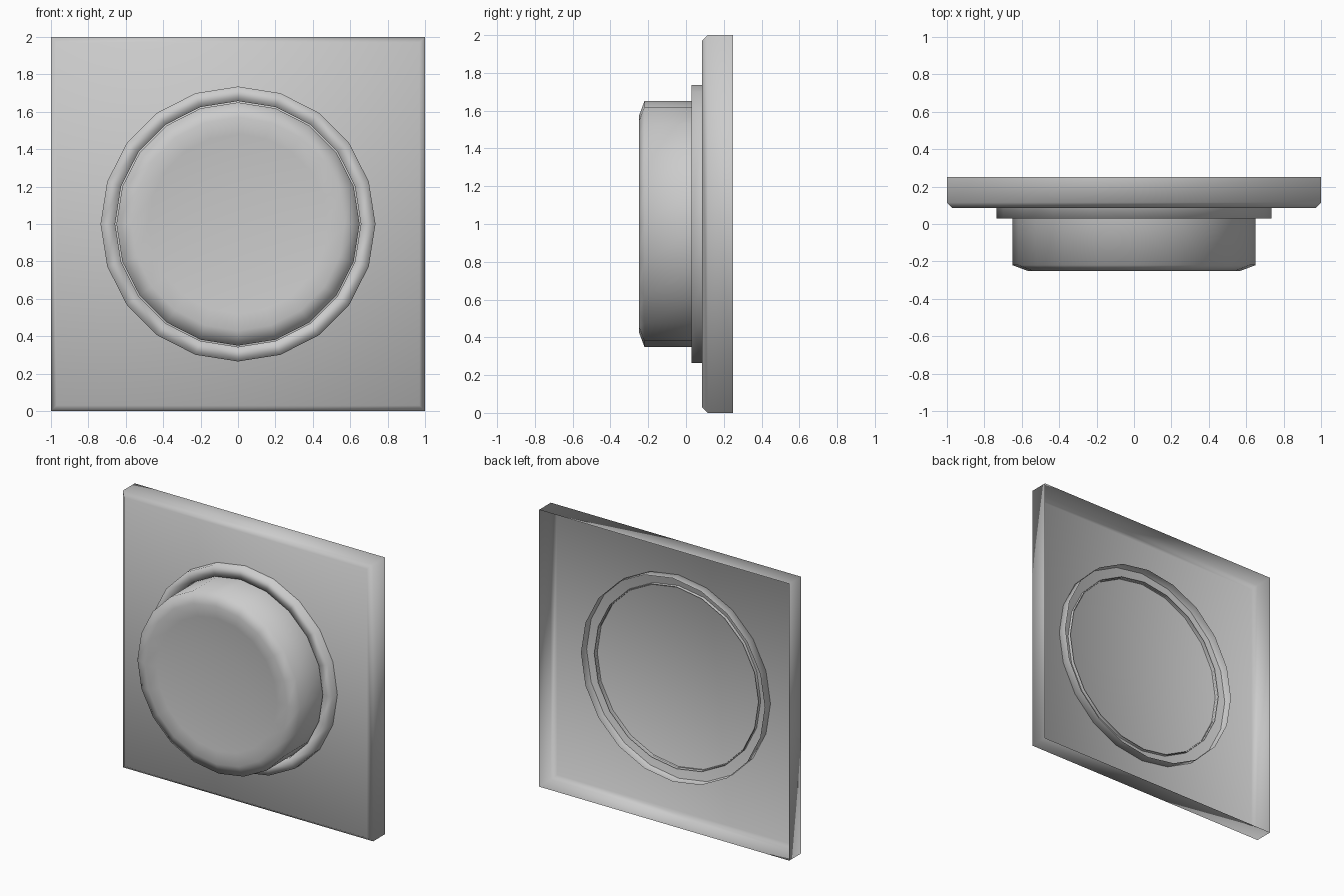
import bpy, bmesh, math

if "Cube" in bpy.data.objects:
    bpy.data.objects.remove(bpy.data.objects["Cube"])


def finish(bm, name):
    """Orient consistently so the front faces -y, shade smooth, link."""
    bmesh.ops.recalc_face_normals(bm, faces=bm.faces[:])
    bm.normal_update()
    front = min(bm.faces, key=lambda f: f.normal.y if f.normal.y < -0.5 else
                f.calc_center_median().y)
    front = min(bm.faces, key=lambda f: f.calc_center_median().y)
    if front.normal.y > 0:
        bmesh.ops.reverse_faces(bm, faces=bm.faces[:])
    for f in bm.faces:
        f.smooth = True
    mesh = bpy.data.meshes.new(name)
    bm.to_mesh(mesh)
    bm.free()
    obj = bpy.data.objects.new(name, mesh)
    bpy.context.collection.objects.link(obj)
    return obj


def stack(loops, cap=False):
    """Bridge successive loops of points; optionally cap the last loop."""
    bm = bmesh.new()
    rows = [[bm.verts.new(p) for p in loop] for loop in loops]
    for a, b in zip(rows, rows[1:]):
        n = len(a)
        for i in range(n):
            j = (i + 1) % n
            bm.faces.new((a[i], a[j], b[j], b[i]))
    if cap:
        bm.faces.new(rows[-1])
    return bm


def circle(r, y, sides=20):
    return [(r * math.sin(2 * math.pi * i / sides), y,
             1 + r * math.cos(2 * math.pi * i / sides)) for i in range(sides)]


def square(h, y):
    return [(-h, y, 1 - h), (h, y, 1 - h), (h, y, 1 + h), (-h, y, 1 + h)]


# Wall plate: shell with chamfered front, open at the back
finish(stack([square(1, 0.25), square(1, 0.115), square(0.97, 0.085)], cap=True),
       "wall_plate")

# Trim ring: U section passing through the plate, open at the back
finish(stack([circle(r, y) for r, y in
              [(0.735, 0.15), (0.735, 0.03), (0.657, 0.03), (0.657, 0.11)]]),
       "trim_ring")

# Push button: bevelled rim and shallow dished front
finish(stack([circle(r, y) for r, y in
              [(0.65, 0.10), (0.65, -0.22), (0.57, -0.25), (0.48, -0.24),
               (0.25, -0.22)]], cap=True),
       "push_button")
